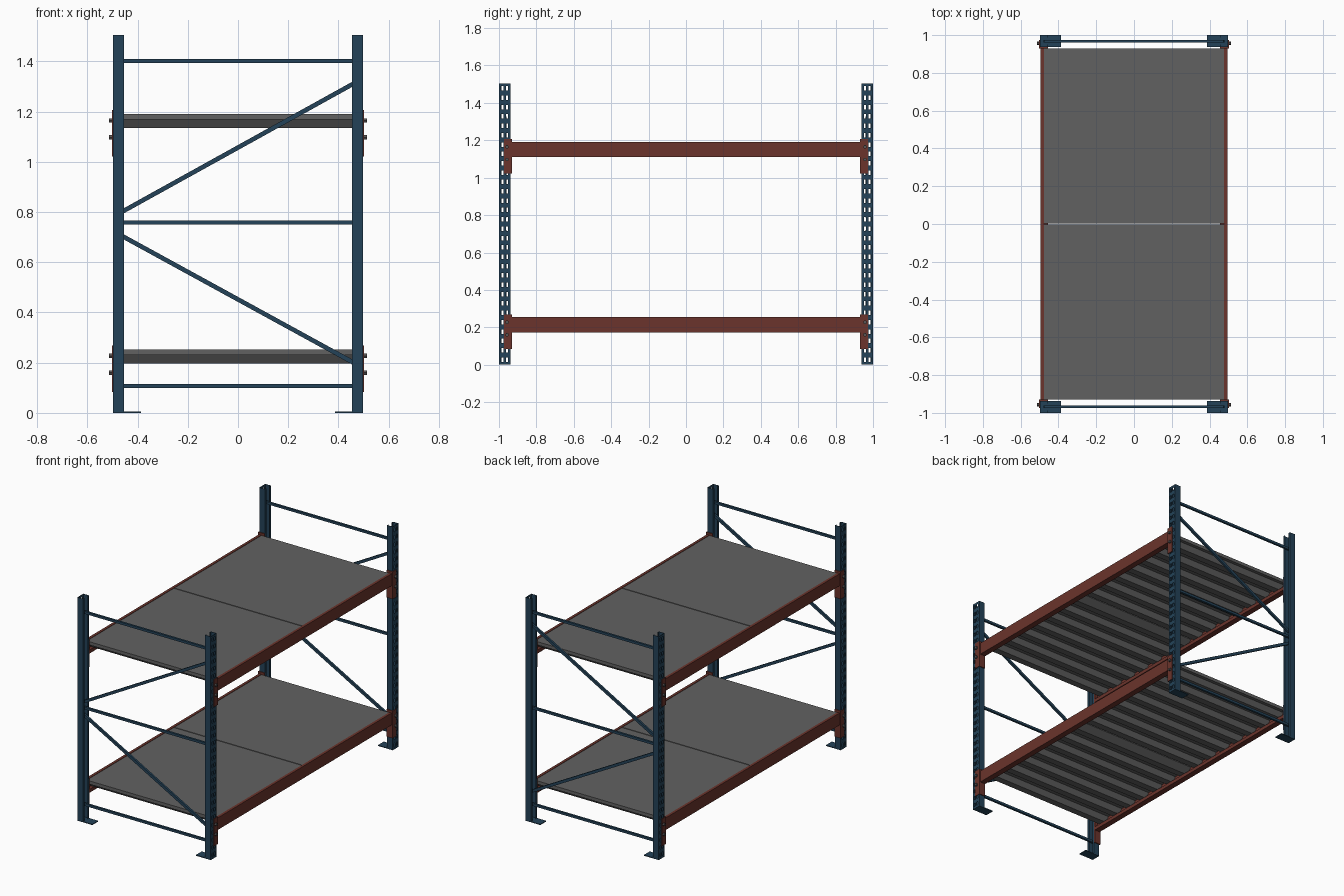
import bpy, bmesh, math
from mathutils import Vector, Matrix

if "Cube" in bpy.data.objects:
    bpy.data.objects.remove(bpy.data.objects["Cube"])


def material(name, rgb):
    m = bpy.data.materials.new(name)
    m.diffuse_color = (*rgb, 1)
    m.use_nodes = True
    m.node_tree.nodes["Principled BSDF"].inputs["Base Color"].default_value = m.diffuse_color
    return m


BLUE = material("blue_paint", (0.017, 0.055, 0.098))
RED = material("rust_red_paint", (0.145, 0.034, 0.025))
GREY = material("deck_grey", (0.12, 0.12, 0.12))
STEEL = material("bolt_steel", (0.10, 0.09, 0.09))


def finish(name, bm, mat):
    bmesh.ops.recalc_face_normals(bm, faces=bm.faces)
    me = bpy.data.meshes.new(name)
    bm.to_mesh(me)
    bm.free()
    me.materials.append(mat)
    ob = bpy.data.objects.new(name, me)
    bpy.context.collection.objects.link(ob)
    return ob


def prism(name, points, vec, mat):
    """Extrude a closed polygon along a vector."""
    bm = bmesh.new()
    f = bm.faces.new([bm.verts.new(p) for p in points])
    r = bmesh.ops.extrude_face_region(bm, geom=[f])
    verts = [v for v in r["geom"] if isinstance(v, bmesh.types.BMVert)]
    bmesh.ops.translate(bm, verts=verts, vec=vec)
    return finish(name, bm, mat)


def box(name, x, y, z, mat):
    pts = [(x[0], y[0], z[0]), (x[1], y[0], z[0]), (x[1], y[1], z[0]), (x[0], y[1], z[0])]
    return prism(name, pts, (0, 0, z[1] - z[0]), mat)


# Upright: lipped channel sheet with two columns of punched slots in the web
PROFILE = [(0.456, 0.950), (0.456, 0.9385), (0.4955, 0.9385), (0.4955, 0.9505),
           (0.4955, 0.9635), (0.4955, 0.9755), (0.4955, 0.9885), (0.4955, 0.9985),
           (0.456, 0.9985), (0.456, 0.987)]
HEIGHT, PITCH, SLOT = 1.505, 0.05, 0.024


def upright(name, sx, sy):
    zs = [0.0]
    for i in range(30):
        z = 0.0275 + i * PITCH
        zs += [z - SLOT / 2, z + SLOT / 2]
    zs.append(HEIGHT)
    bm = bmesh.new()
    rows = [[bm.verts.new((x * sx, y * sy, z)) for x, y in PROFILE] for z in zs]
    for r in range(len(zs) - 1):
        for c in range(len(PROFILE) - 1):
            if r % 2 == 1 and c in (3, 5):
                continue
            bm.faces.new((rows[r][c], rows[r][c + 1], rows[r + 1][c + 1], rows[r + 1][c]))
    ob = finish(name, bm, BLUE)
    mod = ob.modifiers.new("sheet_thickness", "SOLIDIFY")
    mod.thickness, mod.offset, mod.use_even_offset = 0.003, 0, True


def brace(name, y, z0, z1, size):
    """Square bar between the two uprights of one end frame."""
    a, b = Vector((-0.475, y, z0)), Vector((0.475, y, z1))
    d = (b - a).normalized()
    n = Vector((-d.z, 0, d.x)) * size / 2
    w = Vector((0, 0.007, 0))
    prism(name, [a + n + w, a + n - w, a - n - w, a - n + w], b - a, BLUE)


# End frames: uprights, foot plates, braces
for sy, end in ((-1, "front"), (1, "back")):
    for sx, side in ((-1, "left"), (1, "right")):
        upright(f"upright_{end}_{side}", sx, sy)
        box(f"foot_plate_{end}_{side}", (sx * 0.386, sx * 0.497),
            (sy * 0.937, sy * 1.0), (0, 0.005), BLUE)
    for i, z in enumerate((0.108, 0.758, 1.402)):
        brace(f"horizontal_brace_{end}_{i + 1}", sy * 0.968, z, z, 0.016)
    brace(f"lower_diagonal_{end}", sy * 0.968, 0.712, 0.192, 0.018)
    brace(f"upper_diagonal_{end}", sy * 0.968, 0.794, 1.320, 0.018)


def deck_panel(name, sy, top):
    """Flat top with trapezoid ribs underneath, running across the rack."""
    y0, y1, n = 0.003, 0.93, 7
    p = (y1 - y0) / n
    pts = [(y1, top), (y0, top)]
    for i in range(n):
        y = y0 + i * p
        pts += [(y + p * k, top - d) for k, d in
                ((0.0 if i == 0 else 0.17, 0.022), (0.17, 0.022), (0.33, 0.055),
                 (0.67, 0.055), (0.83, 0.022)) if not (i == 0 and k == 0.17)]
    pts.append((y1, top - 0.022))
    clean = [q for i, q in enumerate(pts) if q != pts[i - 1]]
    prism(name, [(-0.476, sy * y, z) for y, z in clean], (0.952, 0, 0), GREY)


# Shelf levels: stepped beams, end connectors, bolts, ribbed decks
for level, top in (("lower", 0.254), ("upper", 1.192)):
    for sx, side in ((-1, "left"), (1, "right")):
        section = [(0.495, 0), (0.477, 0), (0.477, -0.058), (0.455, -0.058),
                   (0.455, -0.081), (0.495, -0.081)]
        prism(f"{level}_beam_{side}", [(sx * x, -0.93, top + z) for x, z in section],
              (0, 1.86, 0), RED)
        for sy, end in ((-1, "front"), (1, "back")):
            angle = [(0.455, 0.930), (0.502, 0.930), (0.502, 0.973), (0.4975, 0.973),
                     (0.4975, 0.9365), (0.455, 0.9365)]
            prism(f"{level}_connector_{end}_{side}",
                  [(sx * x, sy * y, top - 0.170) for x, y in angle], (0, 0, 0.184), RED)
            for i, dz in enumerate((-0.027, -0.094)):
                hexagon = [(sx * 0.502, sy * 0.957 + 0.010 * math.cos(a * math.pi / 3),
                            top + dz + 0.010 * math.sin(a * math.pi / 3)) for a in range(6)]
                prism(f"{level}_bolt_{end}_{side}_{i + 1}", hexagon, (sx * 0.011, 0, 0), STEEL)
    for sy, end in ((-1, "front"), (1, "back")):
        deck_panel(f"{level}_deck_{end}", sy, top - 0.002)
